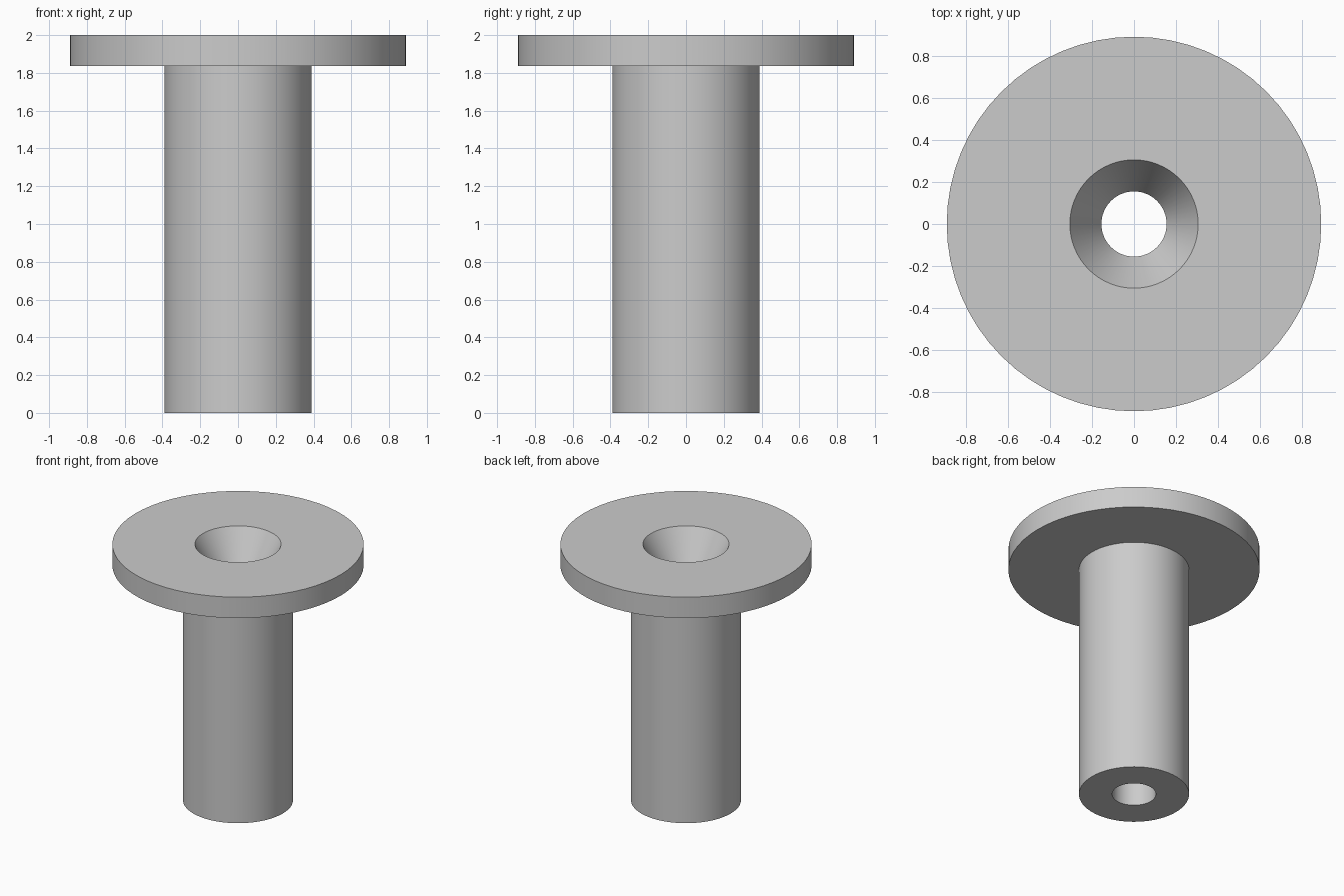
import bpy
import bmesh
from math import cos, sin, tau, radians

SEGMENTS = 64

if "Cube" in bpy.data.objects:
    bpy.data.objects.remove(bpy.data.objects["Cube"], do_unlink=True)


def flat_material(name, colour):
    mat = bpy.data.materials.new(name)
    mat.use_nodes = True
    mat.diffuse_color = colour
    mat.node_tree.nodes["Principled BSDF"].inputs["Base Color"].default_value = colour
    return mat


def lathe(name, profile, mat):
    """Revolve a closed (radius, height) profile around z."""
    bm = bmesh.new()
    rings = []
    for i in range(SEGMENTS):
        a = tau * i / SEGMENTS
        rings.append([bm.verts.new((r * cos(a), r * sin(a), z)) for r, z in profile])
    count = len(profile)
    for i, ring in enumerate(rings):
        following = rings[(i + 1) % SEGMENTS]
        for j in range(count):
            k = (j + 1) % count
            bm.faces.new((ring[j], following[j], following[k], ring[k]))
    bmesh.ops.recalc_face_normals(bm, faces=bm.faces)
    mesh = bpy.data.meshes.new(name)
    bm.to_mesh(mesh)
    bm.free()
    mesh.materials.append(mat)
    obj = bpy.data.objects.new(name, mesh)
    bpy.context.collection.objects.link(obj)
    bpy.ops.object.select_all(action="DESELECT")
    obj.select_set(True)
    bpy.context.view_layer.objects.active = obj
    bpy.ops.object.shade_smooth_by_angle(angle=radians(25))
    return obj


grey = flat_material("light_grey", (0.6, 0.6, 0.6, 1.0))

# Dimensions of the shaft, flange, bore and countersink
shaft_r, flange_r = 0.39, 0.89
bore_r, sink_r = 0.155, 0.305
top, flange_base, sink_base = 2.0, 1.836, 1.74

# Flanged sleeve with a countersunk through bore
lathe("flanged_sleeve", [
    (bore_r, 0.0),
    (shaft_r, 0.0),
    (shaft_r, flange_base),
    (flange_r, flange_base),
    (flange_r, top),
    (sink_r, top),
    (bore_r, sink_base),
], grey)
